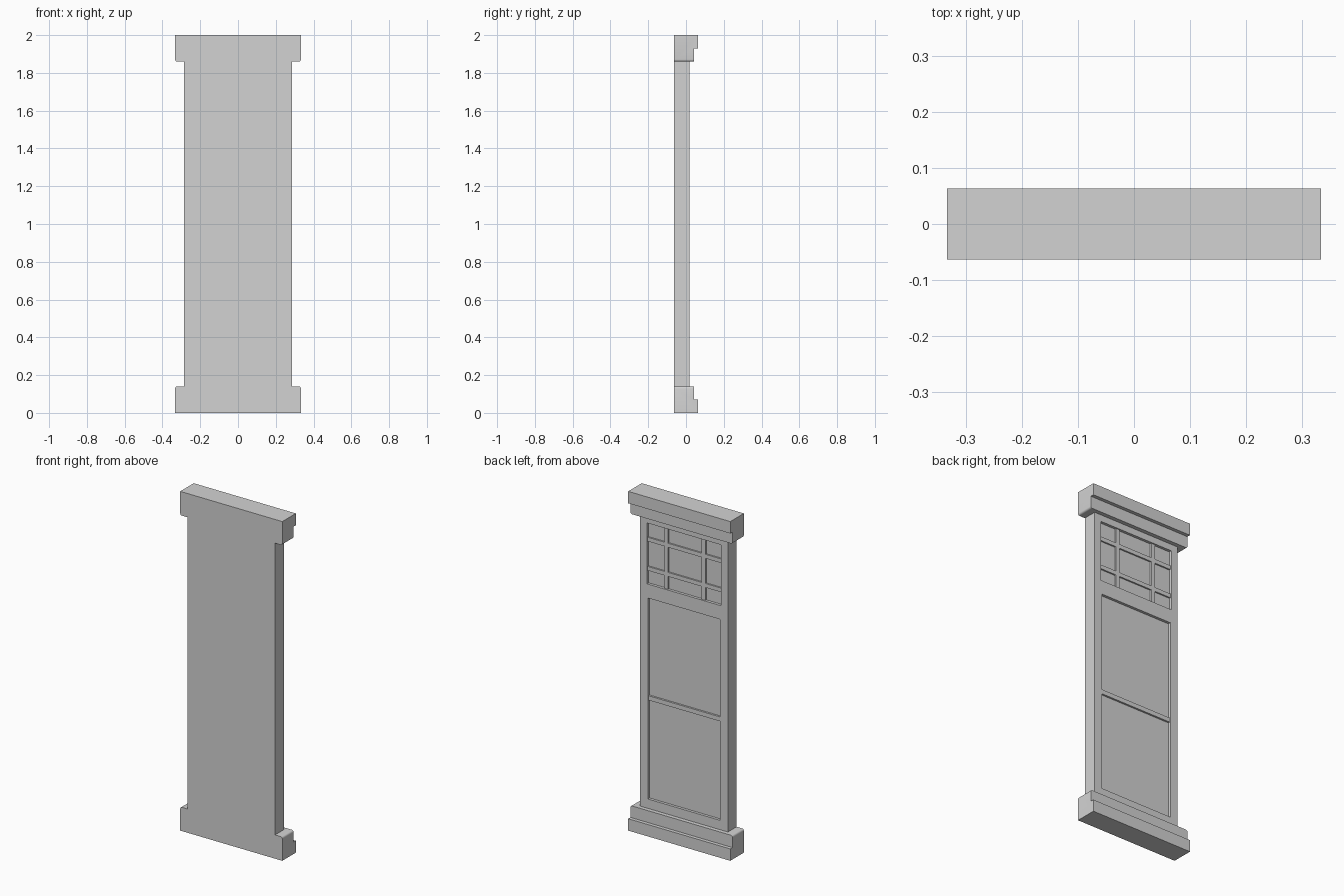
import bpy, bmesh
from mathutils import Matrix

cube = bpy.data.objects.get("Cube")
if cube:
    bpy.data.objects.remove(cube, do_unlink=True)

# One plain light grey for every part
GREY = (0.65, 0.65, 0.65, 1)
mat = bpy.data.materials.new("plain light grey")
mat.use_nodes = True
mat.diffuse_color = GREY
mat.node_tree.nodes["Principled BSDF"].inputs["Base Color"].default_value = GREY

BACK, FACE, GLASS = -0.063, 0.018, 0.002     # depths of the wall side, casing and panes
HALF = 0.286                                 # half width of the casing
LOWER = (0.236, 0.195, 1.38)                 # half width, bottom and top of each opening
UPPER = (0.242, 1.462, 1.821)


def finish(bm, name):
    bmesh.ops.recalc_face_normals(bm, faces=bm.faces)
    mesh = bpy.data.meshes.new(name)
    bm.to_mesh(mesh)
    bm.free()
    obj = bpy.data.objects.new(name, mesh)
    obj.data.materials.append(mat)
    bpy.context.collection.objects.link(obj)
    return obj


def add_box(bm, x, y, z):
    size = [b - a for a, b in (x, y, z)]
    mid = [(a + b) / 2 for a, b in (x, y, z)]
    m = Matrix.Translation(mid) @ Matrix.Diagonal((*size, 1))
    bmesh.ops.create_cube(bm, size=1, matrix=m)


def box(name, x, y, z):
    bm = bmesh.new()
    add_box(bm, x, y, z)
    return finish(bm, name)


def front_face(bm, low, high):
    """The middle face of the casing front between two heights."""
    for f in bm.faces:
        c = f.calc_center_median()
        if c.y > FACE - 0.001 and low < c.z < high and min(v.co.x for v in f.verts) < 0 \
                and max(v.co.x for v in f.verts) > 0:
            return f


# Casing: a slab whose front is divided, with the openings pushed in
bm = bmesh.new()
add_box(bm, (-HALF, HALF), (BACK, FACE), (0.14, 1.86))
for z in LOWER[1:] + UPPER[1:]:
    bmesh.ops.bisect_plane(bm, geom=bm.verts[:] + bm.edges[:] + bm.faces[:],
                           plane_co=(0, 0, z), plane_no=(0, 0, 1))
for half, low, high in (LOWER, UPPER):
    for x in (-half, half):
        f = front_face(bm, low, high)
        bmesh.ops.bisect_plane(bm, geom=list(f.verts) + list(f.edges) + [f],
                               plane_co=(x, 0, 0), plane_no=(1, 0, 0))
    pane = front_face(bm, low, high)
    pushed = bmesh.ops.extrude_discrete_faces(bm, faces=[pane])["faces"][0]
    bmesh.ops.translate(bm, verts=pushed.verts, vec=(0, GLASS - FACE, 0))
bmesh.ops.dissolve_limit(bm, angle_limit=0.01, verts=bm.verts, edges=bm.edges)
finish(bm, "window_casing")

# Sash rail across the lower opening
box("meeting_rail", (-LOWER[0], LOWER[0]), (GLASS, 0.013), (0.776, 0.802))

# Bars dividing the upper opening into nine panes
BAR_X, BAR_W, BAR_Y = 0.122, 0.012, (GLASS, 0.011)
inner, outer = BAR_X - BAR_W, BAR_X + BAR_W
for side, span in (("left", (inner, outer)), ("right", (-outer, -inner))):
    box(side + "_upright_bar", span, BAR_Y, UPPER[1:])
spans = {"left": (outer, UPPER[0]), "middle": (-inner, inner), "right": (-UPPER[0], -outer)}
for level, z in (("lower", 1.55), ("upper", 1.722)):
    for part, span in spans.items():
        box(f"{level}_{part}_cross_bar", span, BAR_Y, (z - BAR_W, z + BAR_W))


# Stepped moulding with rounded ends next to the casing; flipped for the top
def moulding(name, flip):
    width, top = 0.333, 0.14
    profile = [(BACK, 0), (0.063, 0), (0.063, 0.07), (0.042, 0.07), (0.042, top), (BACK, top)]
    bm = bmesh.new()
    face = bm.faces.new([bm.verts.new((-width, y, z)) for y, z in profile])
    ext = bmesh.ops.extrude_face_region(bm, geom=[face])["geom"]
    bmesh.ops.translate(bm, verts=[v for v in ext if isinstance(v, bmesh.types.BMVert)],
                        vec=(2 * width, 0, 0))
    bmesh.ops.recalc_face_normals(bm, faces=bm.faces)
    ends = [e for e in bm.edges
            if all(v.co.z > top - 0.001 for v in e.verts)
            and abs(e.verts[0].co.x - e.verts[1].co.x) < 0.001]
    bmesh.ops.bevel(bm, geom=ends, offset=0.011, segments=4, profile=0.5, affect="EDGES")
    if flip:
        for v in bm.verts:
            v.co.z = 2 - v.co.z
    obj = finish(bm, name)
    bpy.ops.object.select_all(action="DESELECT")
    obj.select_set(True)
    bpy.context.view_layer.objects.active = obj
    bpy.ops.object.shade_smooth_by_angle(angle=0.6)


moulding("window_sill", False)
moulding("window_lintel", True)
